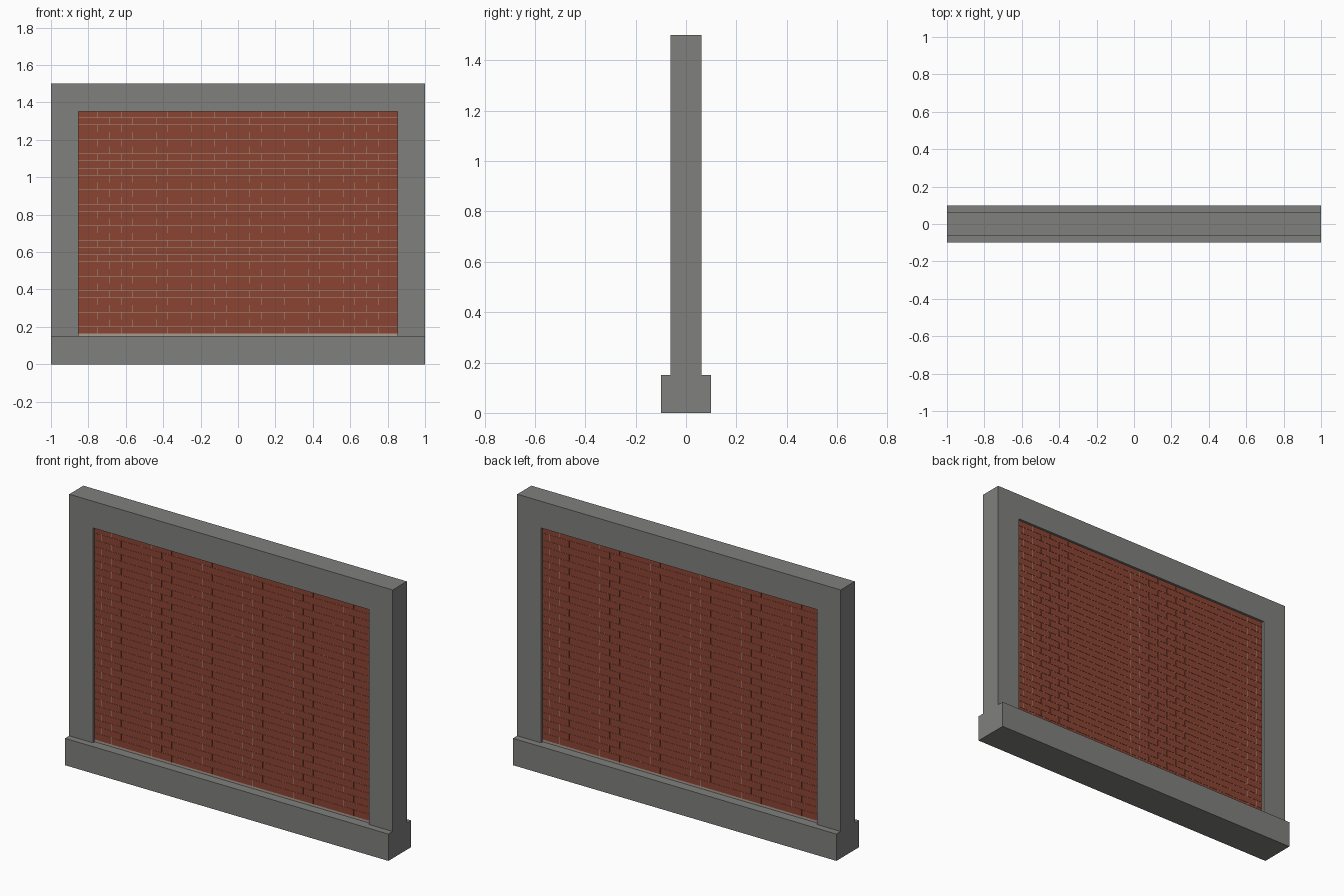
import bpy, bmesh
from mathutils import Vector

if "Cube" in bpy.data.objects:
    bpy.data.objects.remove(bpy.data.objects["Cube"])


def material(name, rgb):
    m = bpy.data.materials.new(name)
    m.diffuse_color = (*rgb, 1.0)
    m.use_nodes = True
    m.node_tree.nodes["Principled BSDF"].inputs["Base Color"].default_value = m.diffuse_color
    return m


concrete = material("concrete grey", (0.215, 0.215, 0.208))
brick = material("brick red", (0.26, 0.058, 0.033))
mortar = material("mortar grey", (0.38, 0.33, 0.28))


def add_box(bm, x0, x1, y, z0, z1):
    """Box that is symmetric in y, with half depth y."""
    geo = bmesh.ops.create_cube(bm, size=1)["verts"]
    bmesh.ops.scale(bm, vec=(x1 - x0, 2 * y, z1 - z0), verts=geo)
    bmesh.ops.translate(bm, vec=((x0 + x1) / 2, 0, (z0 + z1) / 2), verts=geo)


def finish(bm, name, mat):
    bmesh.ops.recalc_face_normals(bm, faces=bm.faces[:])
    me = bpy.data.meshes.new(name)
    bm.to_mesh(me)
    bm.free()
    me.materials.append(mat)
    ob = bpy.data.objects.new(name, me)
    bpy.context.collection.objects.link(ob)
    return ob


# base plinth
bm = bmesh.new()
add_box(bm, -1, 1, 0.1, 0, 0.15)
finish(bm, "base", concrete)

# upside-down U frame, extruded through its depth
D = 0.0625
bm = bmesh.new()
outline = [(-1, 0.15), (-1, 1.5), (1, 1.5), (1, 0.15),
           (0.853, 0.15), (0.853, 1.351), (-0.853, 1.351), (-0.853, 0.15)]
face = bm.faces.new([bm.verts.new((x, -D, z)) for x, z in outline])
ext = bmesh.ops.extrude_face_region(bm, geom=[face])["geom"]
bmesh.ops.translate(bm, vec=Vector((0, 2 * D, 0)),
                    verts=[v for v in ext if isinstance(v, bmesh.types.BMVert)])
finish(bm, "frame", concrete)

# mortar core, seen in the joints and under the first course
bm = bmesh.new()
add_box(bm, -0.86, 0.86, 0.047, 0.14, 1.355)
finish(bm, "mortar_core", mortar)

# bricks in running bond, seen from both sides
PITCH_X, PITCH_Z, GAP, X_END = 0.125, 0.03854, 0.0018, 0.858
bm = bmesh.new()
for row in range(31):
    z0 = 0.1625 + row * PITCH_Z
    shift = PITCH_X / 2 if row % 2 else 0
    for col in range(-8, 8):
        x0 = max(col * PITCH_X + shift + GAP / 2, -X_END)
        x1 = min((col + 1) * PITCH_X + shift - GAP / 2, X_END)
        if x1 - x0 > 0.003:
            add_box(bm, x0, x1, 0.0485, z0 + GAP / 2, z0 + PITCH_Z - GAP / 2)
finish(bm, "bricks", brick)
